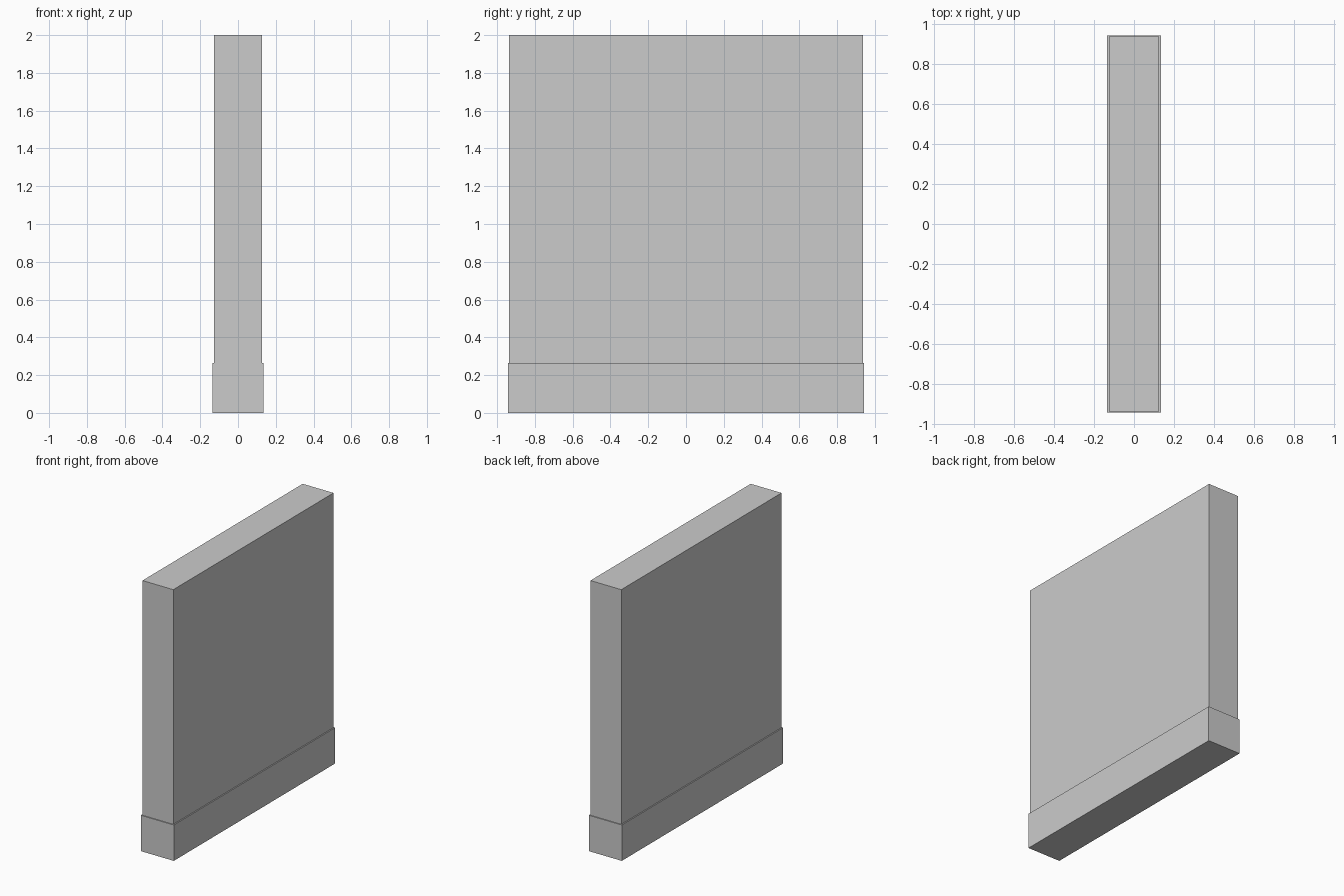
import bpy

if "Cube" in bpy.data.objects:
    bpy.data.objects.remove(bpy.data.objects["Cube"])


def box(name, x, y, z):
    """Box spanning the given (min, max) ranges."""
    bpy.ops.mesh.primitive_cube_add(size=1)
    ob = bpy.context.object
    ob.name = name
    ob.location = [(a + b) / 2 for a, b in (x, y, z)]
    ob.scale = [b - a for a, b in (x, y, z)]
    bpy.ops.object.transform_apply(location=True, rotation=False, scale=True)
    return ob


BASE_TOP = 0.265
HALF_LEN = 0.936
SEAM = 0.19

# Slightly wider plinth
box("base", (-0.135, 0.135), (-0.943, 0.943), (0, BASE_TOP))

# Three abutting slabs, with seams either side of the narrow middle one
edges = [-HALF_LEN, -SEAM, SEAM, HALF_LEN]
names = ["front_slab", "middle_slab", "back_slab"]
for name, y0, y1 in zip(names, edges, edges[1:]):
    box(name, (-0.126, 0.126), (y0, y1), (BASE_TOP, 2.0))
